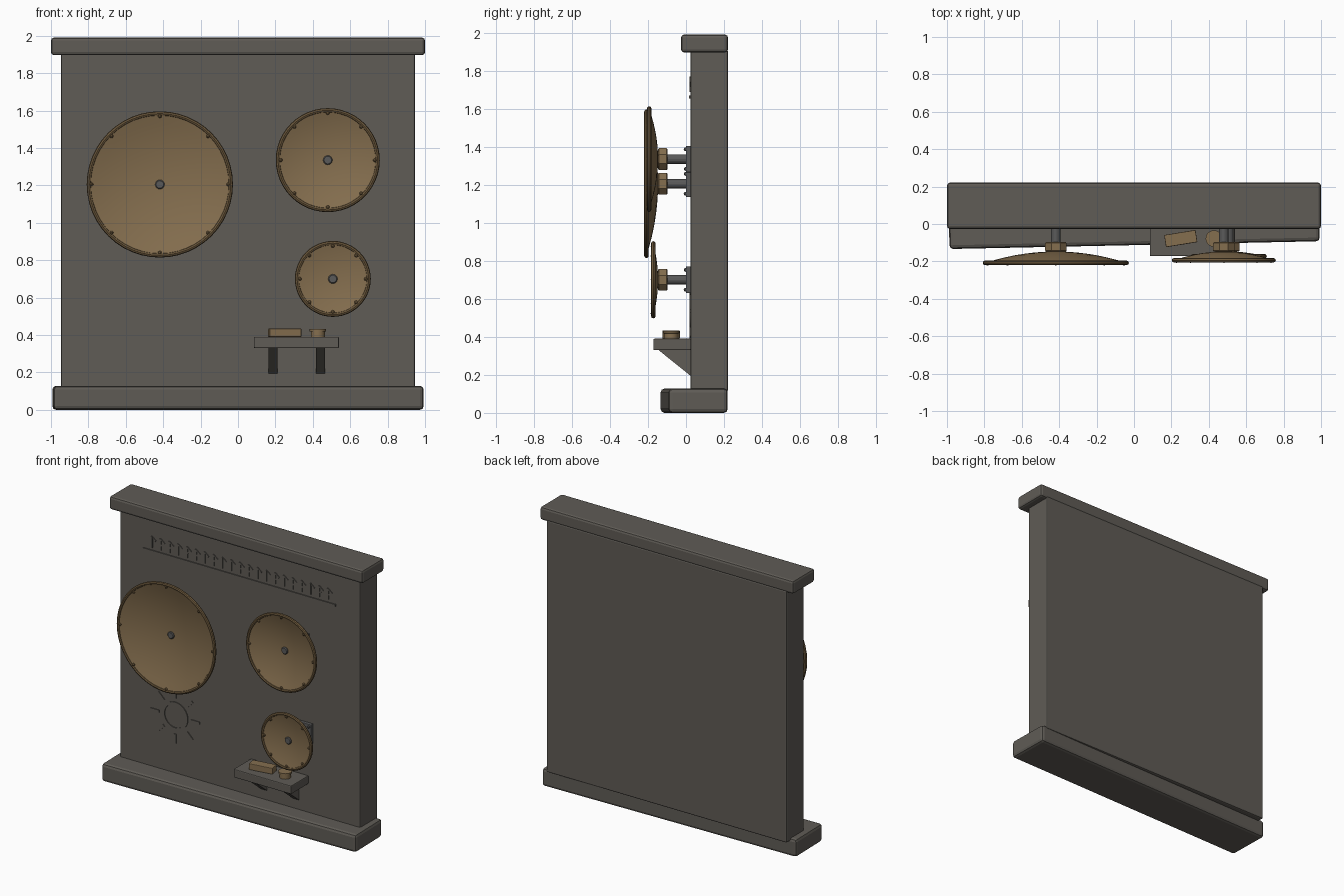
import bpy, bmesh, math
from mathutils import Matrix, Vector

if "Cube" in bpy.data.objects:
    bpy.data.objects.remove(bpy.data.objects["Cube"], do_unlink=True)


def material(name, color):
    m = bpy.data.materials.new(name)
    m.use_nodes = True
    m.diffuse_color = (*color, 1)
    m.node_tree.nodes["Principled BSDF"].inputs["Base Color"].default_value = (*color, 1)
    return m


STONE = material("grey stone", (0.115, 0.106, 0.092))
BRONZE = material("bronze", (0.235, 0.158, 0.078))
RIM = material("dark bronze", (0.15, 0.098, 0.045))
IRON = material("iron", (0.10, 0.10, 0.10))
WALL_Y = 0.024


def finish(name, bm, mat, bevel=0, smooth=False):
    bmesh.ops.recalc_face_normals(bm, faces=bm.faces)
    mesh = bpy.data.meshes.new(name)
    bm.to_mesh(mesh)
    bm.free()
    mesh.materials.append(mat)
    ob = bpy.data.objects.new(name, mesh)
    bpy.context.collection.objects.link(ob)
    if bevel:
        mod = ob.modifiers.new("Bevel", 'BEVEL')
        mod.width, mod.segments = bevel, 2
    if smooth:
        bpy.ops.object.select_all(action='DESELECT')
        ob.select_set(True)
        bpy.context.view_layer.objects.active = ob
        bpy.ops.object.shade_smooth_by_angle(angle=math.radians(35))
    return ob


def add_box(bm, center, size, axis='Z', angle=0):
    m = Matrix.Translation(center) @ Matrix.Rotation(angle, 4, axis) @ Matrix.Diagonal((*size, 1))
    bmesh.ops.create_cube(bm, size=1, matrix=m)


def box(name, center, size, mat, bevel=0, angle=0):
    bm = bmesh.new()
    add_box(bm, center, size, 'Z', angle)
    return finish(name, bm, mat, bevel)


def lathe(name, profile, center, axis, sides, mat, closed=False, smooth=False, phase=0):
    """Spin (radius, height) points around an axis through center."""
    bm = bmesh.new()
    verts = [bm.verts.new((r, 0, h)) for r, h in profile]
    edges = [bm.edges.new(p) for p in zip(verts, verts[1:])]
    if closed:
        edges.append(bm.edges.new((verts[-1], verts[0])))
    bmesh.ops.spin(bm, geom=verts + edges, cent=(0, 0, 0), axis=(0, 0, 1),
                   angle=math.tau, steps=sides, use_merge=True)
    bmesh.ops.remove_doubles(bm, verts=bm.verts, dist=1e-5)
    turn = Vector((0, 0, 1)).rotation_difference(Vector(axis)).to_matrix().to_4x4()
    bm.transform(Matrix.Translation(center) @ turn @ Matrix.Rotation(phase, 4, 'Z'))
    return finish(name, bm, mat, 0, smooth)


def rod(name, center, axis, r, length, sides, mat, phase=0):
    c = min(0.006, r * 0.2)
    prof = [(0, 0), (r - c, 0), (r, c), (r, length - c), (r - c, length), (0, length)]
    return lathe(name, prof, center, axis, sides, mat, phase=phase)


# Slab, cap and slightly turned plinth
box("wall", (0, 0.1225, 1.01), (1.895, 0.197, 1.80), STONE, 0.01)
box("cap", (0, 0.0975, 1.943), (2.0, 0.247, 0.094), STONE, 0.016)
box("plinth", (0, 0.043, 0.064), (1.98, 0.312, 0.128), STONE, 0.02, 0.021)


# Dish with rim, rivets, hub, shaft and mounting plate
def dish(label, x, z, radius, rim_y):
    front = (0, -1, 0)
    back_y, thick = -0.147, 0.008
    depth, rr = back_y - rim_y, radius - 0.012
    bowl = [(rr * i / 7, depth * (i / 7) ** 2) for i in range(8)]
    shell = bowl + [(r, h + thick) for r, h in reversed(bowl)]
    lathe(label + "_dish", shell, (x, back_y, z), front, 48, BRONZE, smooth=True)
    ring = [(rr + 0.012 * math.cos(a), 0.012 * math.sin(a))
            for a in (math.tau * k / 8 for k in range(8))]
    lathe(label + "_rim", ring, (x, rim_y, z), front, 48, RIM, closed=True, smooth=True)
    bm = bmesh.new()
    for k in range(8):
        a = math.tau * k / 8
        p = (x + (radius - 0.026) * math.cos(a), rim_y - 0.004, z + (radius - 0.026) * math.sin(a))
        bmesh.ops.create_icosphere(bm, subdivisions=2, radius=0.01, matrix=Matrix.Translation(p))
    finish(label + "_rivets", bm, RIM)
    rod(label + "_hub", (x, -0.096, z), front, 0.062, 0.052, 8, BRONZE, math.pi / 8)
    rod(label + "_shaft", (x, WALL_Y, z), front, 0.025, 0.19, 16, IRON)
    box(label + "_mount", (x, 0.012, z), (0.14, 0.026, 0.14), IRON, 0.004)
    bm = bmesh.new()
    for sx in (-1, 1):
        for sz in (-1, 1):
            m = Matrix.Translation((x + sx * 0.052, -0.002, z + sz * 0.052))
            bmesh.ops.create_icosphere(bm, subdivisions=2, radius=0.01, matrix=m)
    finish(label + "_mount_bolts", bm, IRON)


dish("large", -0.418, 1.205, 0.391, -0.208)
dish("medium", 0.48, 1.335, 0.278, -0.194)
dish("small", 0.507, 0.70, 0.203, -0.172)

# Shelf on two triangular brackets
box("shelf", (0.312, -0.073, 0.36), (0.455, 0.198, 0.06), STONE, 0.006)
for side, bx in (("right", 0.187), ("left", 0.442)):
    bm = bmesh.new()
    tri = [bm.verts.new((bx - 0.024, y, z)) for y, z in ((WALL_Y, 0.195), (WALL_Y, 0.335), (-0.15, 0.335))]
    face = bm.faces.new(tri)
    out = bmesh.ops.extrude_face_region(bm, geom=[face])
    moved = [v for v in out["geom"] if isinstance(v, bmesh.types.BMVert)]
    bmesh.ops.translate(bm, verts=moved, vec=(0.048, 0, 0))
    finish(side + "_bracket", bm, STONE)

# Things on the shelf
box("shelf_block", (0.25, -0.078, 0.412), (0.17, 0.066, 0.044), BRONZE, 0.004, 0.16)
cup = [(0, 0), (0.038, 0), (0.038, 0.028), (0.044, 0.03), (0.044, 0.042), (0, 0.042)]
lathe("shelf_cup", cup, (0.427, -0.078, 0.39), (0, 0, 1), 20, BRONZE, smooth=True)

# Sun emblem in low relief
SUN = (-0.51, WALL_Y, 0.535)
band = [(0.083, -0.004), (0.1, -0.004), (0.1, 0.006), (0.083, 0.006)]
lathe("sun_ring", band, SUN, (0, -1, 0), 32, STONE, closed=True, smooth=True)
bm = bmesh.new()
for k in range(8):
    a = math.tau * k / 8
    p = (SUN[0] + 0.16 * math.cos(a), WALL_Y, SUN[2] + 0.16 * math.sin(a))
    add_box(bm, p, (0.065, 0.012, 0.017), 'Y', -a)
finish("sun_rays", bm, STONE)

# Frieze of notched strokes above a thin ledge
box("frieze_ledge", (-0.005, WALL_Y, 1.662), (1.52, 0.014, 0.015), STONE)
bm = bmesh.new()
for k in range(21):
    x = -0.695 + k * 0.0695
    add_box(bm, (x, WALL_Y, 1.728), (0.011, 0.012, 0.08))
    add_box(bm, (x + 0.016, WALL_Y, 1.752), (0.038, 0.01, 0.01), 'Y', 0.7)
    if k % 3:
        add_box(bm, (x + 0.016, WALL_Y, 1.732), (0.038, 0.01, 0.01), 'Y', -0.7)
finish("frieze_strokes", bm, STONE)
